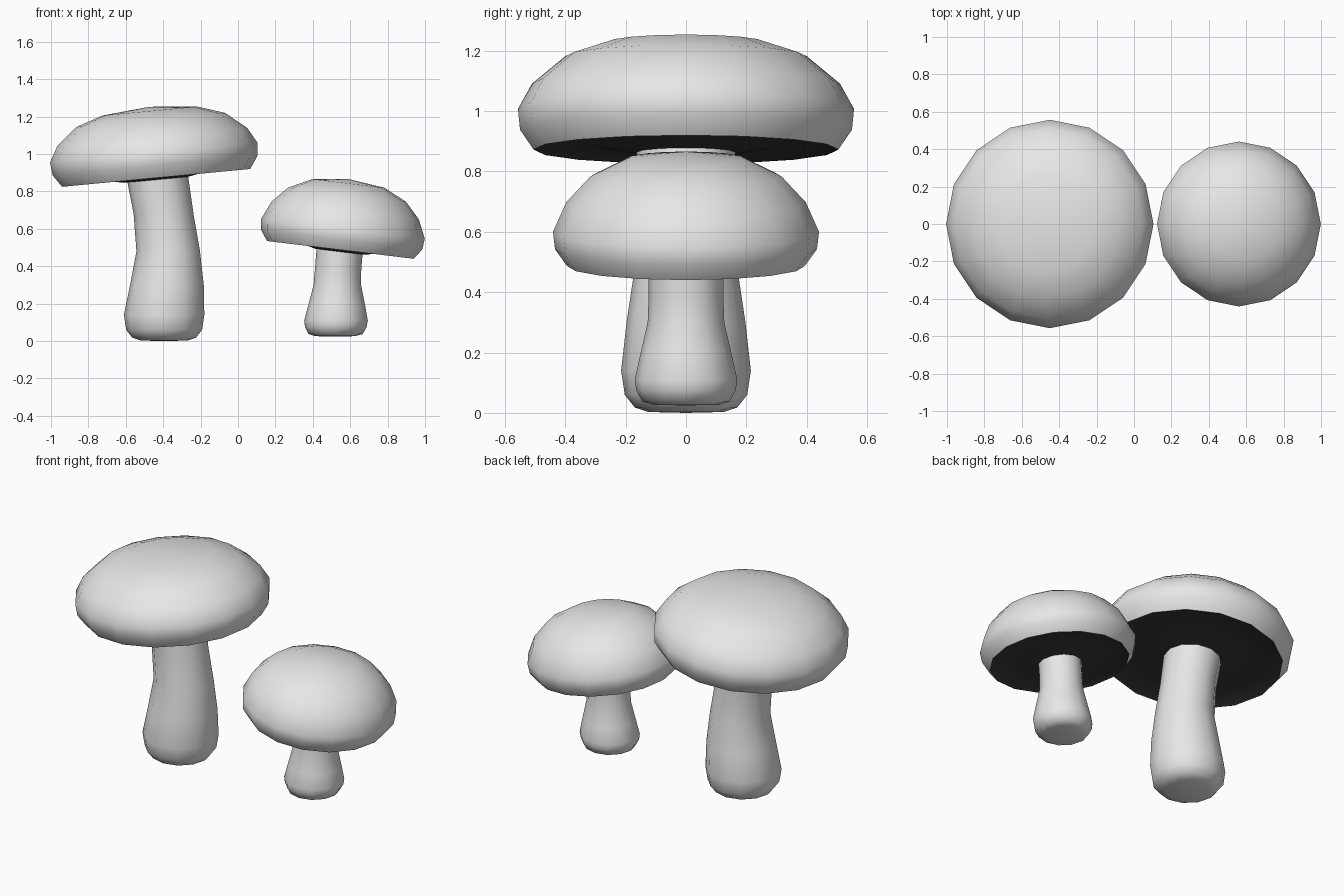
import bpy, bmesh, math
from mathutils import Matrix, Vector

if "Cube" in bpy.data.objects:
    bpy.data.objects.remove(bpy.data.objects["Cube"])


def material(name, value):
    m = bpy.data.materials.new(name)
    m.diffuse_color = (value, value, value, 1)
    m.use_nodes = True
    m.node_tree.nodes["Principled BSDF"].inputs["Base Color"].default_value = m.diffuse_color
    return m


PALE = material("pale_grey", 0.8)
DARK = material("dark_underside", 0.04)


def lathe(name, rings, sides, mats, matrix=None, dark_from=None, end_caps=False):
    """Skin rings of (radius, height, centre_x); radius 0 makes a pole."""
    bm = bmesh.new()
    loops = []
    for r, h, cx in rings:
        if r == 0:
            loops.append([bm.verts.new((cx, 0, h))])
        else:
            loops.append([bm.verts.new((cx + r * math.cos(2 * math.pi * i / sides),
                                        r * math.sin(2 * math.pi * i / sides), h))
                          for i in range(sides)])
    for k, (a, b) in enumerate(zip(loops, loops[1:])):
        for i in range(sides):
            j = (i + 1) % sides
            if len(a) == 1:
                vs = (a[0], b[i], b[j])
            elif len(b) == 1:
                vs = (a[i], a[j], b[0])
            else:
                vs = (a[i], a[j], b[j], b[i])
            f = bm.faces.new(vs)
            f.smooth = True
            if dark_from is not None and k >= dark_from:
                f.material_index = 1
    bmesh.ops.recalc_face_normals(bm, faces=bm.faces)
    # crisp edge where the colour changes
    for e in bm.edges:
        if len({f.material_index for f in e.link_faces}) > 1:
            e.smooth = False
    if matrix:
        bm.transform(matrix)
    me = bpy.data.meshes.new(name)
    bm.to_mesh(me)
    bm.free()
    for m in mats:
        me.materials.append(m)
    ob = bpy.data.objects.new(name, me)
    bpy.context.collection.objects.link(ob)
    return ob


def cap(name, centre, tilt, profile):
    """Tilted cap: pale dome, dark hollow gills underneath."""
    dome = [(r, h, 0) for r, h in profile]
    rim = profile[-1][0]
    gills = [(rim * 0.93, 0.015, 0), (rim * 0.6, 0.015, 0),
             (rim * 0.34, -0.01, 0), (0, -0.01, 0)]
    mat = Matrix.Translation(Vector(centre)) @ Matrix.Rotation(math.radians(tilt), 4, 'Y')
    lathe(name, dome + gills, 16, [PALE, DARK], mat, dark_from=len(dome) - 1)


# large mushroom
cap("large_cap", (-0.4375, 0, 0.8725), -5.4,
    [(0, 0.382), (0.255, 0.359), (0.40, 0.311), (0.51, 0.22),
     (0.557, 0.136), (0.55, 0.066), (0.505, 0)])
lathe("large_stem",
      [(0, 0.0, -0.395), (0.125, 0.003, -0.395), (0.17, 0.018, -0.395),
       (0.203, 0.06, -0.395), (0.215, 0.14, -0.395), (0.197, 0.3, -0.38),
       (0.17, 0.48, -0.373), (0.16, 0.68, -0.398), (0.165, 0.87, -0.43),
       (0.165, 0.91, -0.435), (0, 0.91, -0.435)], 12, [PALE])

# small mushroom
cap("small_cap", (0.5475, 0, 0.4875), 6.9,
    [(0, 0.381), (0.195, 0.358), (0.318, 0.297), (0.397, 0.212),
     (0.441, 0.113), (0.434, 0.055), (0.395, 0)])
lathe("small_stem",
      [(0, 0.025, 0.52), (0.105, 0.026, 0.52), (0.145, 0.038, 0.522),
       (0.165, 0.075, 0.523), (0.17, 0.11, 0.524), (0.15, 0.2, 0.528),
       (0.127, 0.3, 0.531), (0.124, 0.38, 0.535), (0.124, 0.48, 0.543),
       (0.124, 0.52, 0.547), (0, 0.52, 0.547)], 12, [PALE])
